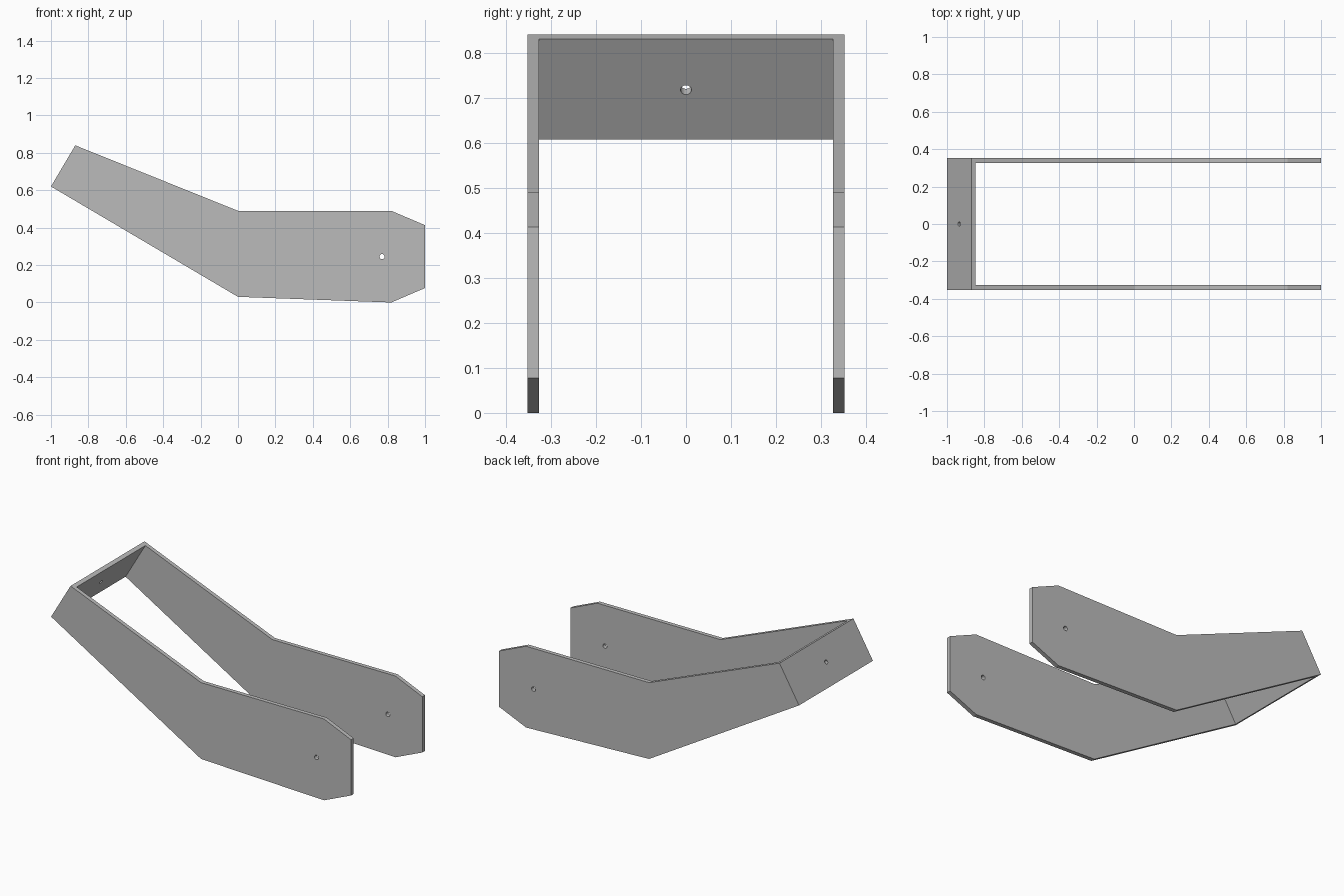
import bpy
import bmesh
from mathutils import Vector, Matrix

cube = bpy.data.objects.get("Cube")
if cube:
    bpy.data.objects.remove(cube, do_unlink=True)

HALF_WIDTH = 0.352
THICK = 0.025

grey = bpy.data.materials.new("plain_grey")
grey.use_nodes = True
colour = (0.5, 0.5, 0.5, 1)
grey.diffuse_color = colour
grey.node_tree.nodes["Principled BSDF"].inputs["Base Color"].default_value = colour


def link(name, bm):
    bmesh.ops.recalc_face_normals(bm, faces=bm.faces)
    mesh = bpy.data.meshes.new(name)
    bm.to_mesh(mesh)
    bm.free()
    mesh.materials.append(grey)
    obj = bpy.data.objects.new(name, mesh)
    bpy.context.collection.objects.link(obj)
    return obj


def prism(name, outline, half):
    """Side outline in x and z, extruded symmetrically across y."""
    bm = bmesh.new()
    face = bm.faces.new([bm.verts.new((x, -half, z)) for x, z in outline])
    grown = bmesh.ops.extrude_face_region(bm, geom=[face])["geom"]
    verts = [v for v in grown if isinstance(v, bmesh.types.BMVert)]
    bmesh.ops.translate(bm, verts=verts, vec=(0, 2 * half, 0))
    return link(name, bm)


def drill(name, centre, axis, radius, depth):
    bm = bmesh.new()
    turn = Vector((0, 0, 1)).rotation_difference(axis).to_matrix().to_4x4()
    bmesh.ops.create_cone(bm, cap_ends=True, segments=24, radius1=radius,
                          radius2=radius, depth=depth,
                          matrix=Matrix.Translation(centre) @ turn)
    return link(name, bm)


def cut(obj, cutter):
    cutter.hide_render = True
    mod = obj.modifiers.new("cut", 'BOOLEAN')
    mod.operation = 'DIFFERENCE'
    mod.solver = 'EXACT'
    mod.object = cutter
    bpy.context.view_layer.objects.active = obj
    bpy.ops.object.modifier_apply(modifier=mod.name)
    bpy.data.objects.remove(cutter, do_unlink=True)


# Bent side outline, starting with the slanted end plate
low, high = Vector((-1, 0.62)), Vector((-0.87, 0.84))
outline = [low, high, (0, 0.49), (0.82, 0.49), (1, 0.413),
           (1, 0.077), (0.82, 0), (0, 0.03)]
bracket = prism("u_bracket", outline, HALF_WIDTH)

# Hollow between the two arms, leaving the end plate
along = (high - low).normalized()
normal = Vector((along.y, -along.x))
inner = low + normal * THICK
bottom, top = inner - along * 0.8, inner + along
hollow = [bottom, top, (2, top.y), (2, bottom.y)]
cut(bracket, prism("hollow_cutter", hollow, HALF_WIDTH - THICK))

# Pivot holes through both arms, and a hole in the end plate
cut(bracket, drill("pivot_cutter", (0.77, 0, 0.245), Vector((0, 1, 0)), 0.0135, 1))
mid = (low + high) / 2
cut(bracket, drill("end_cutter", (mid.x, 0, mid.y),
                   Vector((normal.x, 0, normal.y)), 0.012, 0.1))
